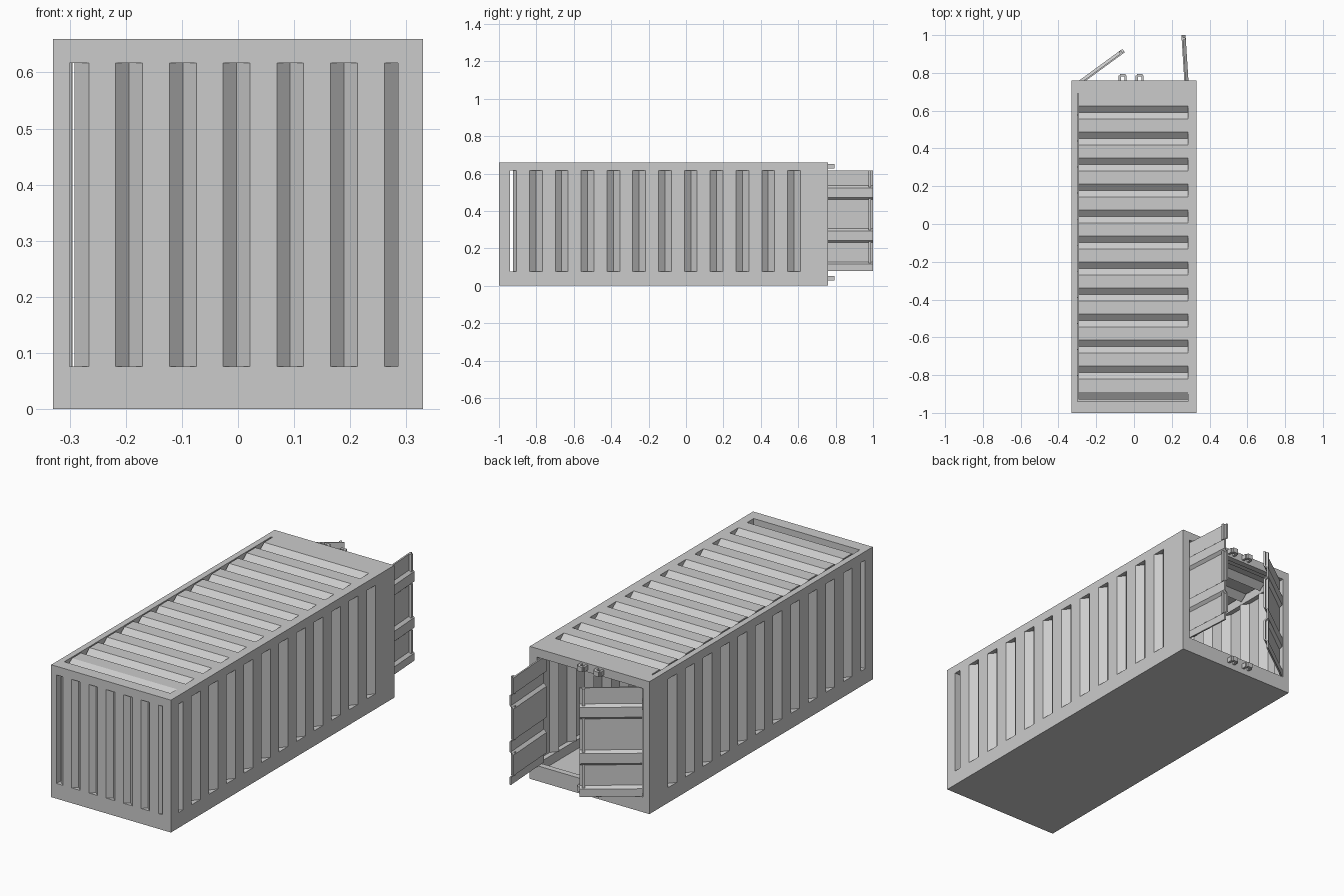
import bpy, bmesh
from mathutils import Vector, Matrix
from math import atan2

if "Cube" in bpy.data.objects:
    bpy.data.objects.remove(bpy.data.objects["Cube"])

def mesh_object(name, bm):
    bmesh.ops.recalc_face_normals(bm, faces=bm.faces)
    me = bpy.data.meshes.new(name)
    bm.to_mesh(me)
    bm.free()
    ob = bpy.data.objects.new(name, me)
    bpy.context.collection.objects.link(ob)
    return ob

def add_box(bm, lo, hi, mat=None):
    lo, hi = Vector(lo), Vector(hi)
    m = Matrix.Translation((lo + hi) / 2) @ Matrix.Diagonal((hi - lo).to_4d())
    bmesh.ops.create_cube(bm, size=1, matrix=(mat @ m) if mat else m)

def box(name, lo, hi):
    bm = bmesh.new()
    add_box(bm, lo, hi)
    return mesh_object(name, bm)

def add_sheet(bm, profile, v0, v1, t, place):
    """Prism of a (u, depth) profile with thickness t, swept from v0 to v1."""
    rows = [[bm.verts.new(place(u, v, d + o)) for u, d in profile]
            for v, o in ((v0, 0), (v1, 0), (v1, t), (v0, t))]
    for a in range(4):
        r, s = rows[a], rows[(a + 1) % 4]
        for i in range(len(profile) - 1):
            bm.faces.new((r[i], r[i + 1], s[i + 1], s[i]))
    for i in (0, -1):
        bm.faces.new([r[i] for r in rows])

def grooves(start, first, period, count, width, depth, end):
    """Half groove, then flush ribs separated by V grooves."""
    pts = [(start, depth), (first - (period - width), 0)]
    for k in range(count):
        u = first + k * period
        pts += [(u, 0), (u + width / 2, depth), (u + width, 0)]
    return pts + end

# Hollow frame with openings
X, Y0, Y1, Z = 0.33, -1.0, 0.76, 0.66
ZA, ZB = 0.076, 0.617
frame = box("container_frame", (-X, Y0, 0), (X, Y1, Z))
cuts = [((-0.30, -0.97, 0.03), (0.30, 0.73, 0.63)),
        ((-0.30, -1.1, ZA), (0.285, -0.9, ZB)),
        ((-0.295, 0.7, ZA), (0.29, 0.9, ZB)),
        ((-0.5, -0.94, ZA), (0.5, 0.69, ZB)),
        ((-0.30, -0.94, 0.6), (0.285, 0.69, 0.8))]
for lo, hi in cuts:
    cutter = box("opening_cutter", lo, hi)
    cutter.hide_render = True
    mod = frame.modifiers.new("opening", 'BOOLEAN')
    mod.operation, mod.solver, mod.object = 'DIFFERENCE', 'EXACT', cutter
    bpy.context.view_layer.objects.active = frame
    bpy.ops.object.modifier_apply(modifier=mod.name)
    bpy.data.objects.remove(cutter)

# Corrugated panels
T = 0.006
front = grooves(-0.291, -0.218, 0.0957, 5, 0.048, 0.022, [(0.261, 0), (0.285, 0.022)])
side = grooves(-0.925, -0.837, 0.138, 11, 0.069, 0.028, [(0.69, 0)])
roof = grooves(-0.93, -0.82, 0.1375, 11, 0.069, 0.028, [(0.69, 0)])
for name, prof, v0, v1, place in (
        ("front_panel", front, ZA, ZB, lambda u, v, d: (u, Y0 + d, v)),
        ("right_panel", side, ZA, ZB, lambda u, v, d: (X - d, u, v)),
        ("left_panel", side, ZA, ZB, lambda u, v, d: (-X + d, u, v)),
        ("roof_panel", roof, -0.293, 0.285, lambda u, v, d: (v, u, Z - d))):
    bm = bmesh.new()
    add_sheet(bm, prof, v0, v1, T, place)
    mesh_object(name, bm)

# Swung-open doors with horizontal ribs
R = 0.014
door = [(0.078, 0), (0.116, 0), (0.128, R), (0.23, R), (0.243, 0), (0.293, 0),
        (0.305, R), (0.46, R), (0.473, 0), (0.523, 0), (0.535, R), (0.615, R)]
for name, hinge, tip, sgn in (("left_door", (-0.285, 0.75), (-0.055, 0.918), 1),
                              ("right_door", (0.28, 0.715), (0.262, 1.0), -1)):
    h, e = Vector((*hinge, 0)), Vector((*tip, 0)) - Vector((*hinge, 0))
    m = Matrix.Translation(h) @ Matrix.Rotation(atan2(e.y, e.x), 4, 'Z')
    L = e.length
    bm = bmesh.new()
    add_sheet(bm, door, 0, L, 0.008,
              lambda u, v, d: m @ Vector((v, sgn * (0.011 - d), u)))
    # upright lips at the free edge of each recessed field
    for za, zb in ((0.122, 0.237), (0.299, 0.467), (0.529, 0.615)):
        ys = sorted((sgn * 0.009, -sgn * 0.009))
        add_box(bm, (L - 0.025, ys[0], za), (L - 0.012, ys[1], zb), m)
    mesh_object(name, bm)

# Forked lock brackets above and below the doorway
for x in (-0.06, 0.03):
    for z, level in ((0.04, "lower"), (0.64, "upper")):
        bm = bmesh.new()
        for s in (-1, 1):
            add_box(bm, (x + s * 0.015 - 0.006, Y1 - 0.005, z - 0.012),
                    (x + s * 0.015 + 0.006, Y1 + 0.025, z + 0.012))
        add_box(bm, (x - 0.014, Y1 + 0.02, z - 0.012), (x + 0.014, Y1 + 0.035, z + 0.012))
        mesh_object(level + "_lock_bracket", bm)
